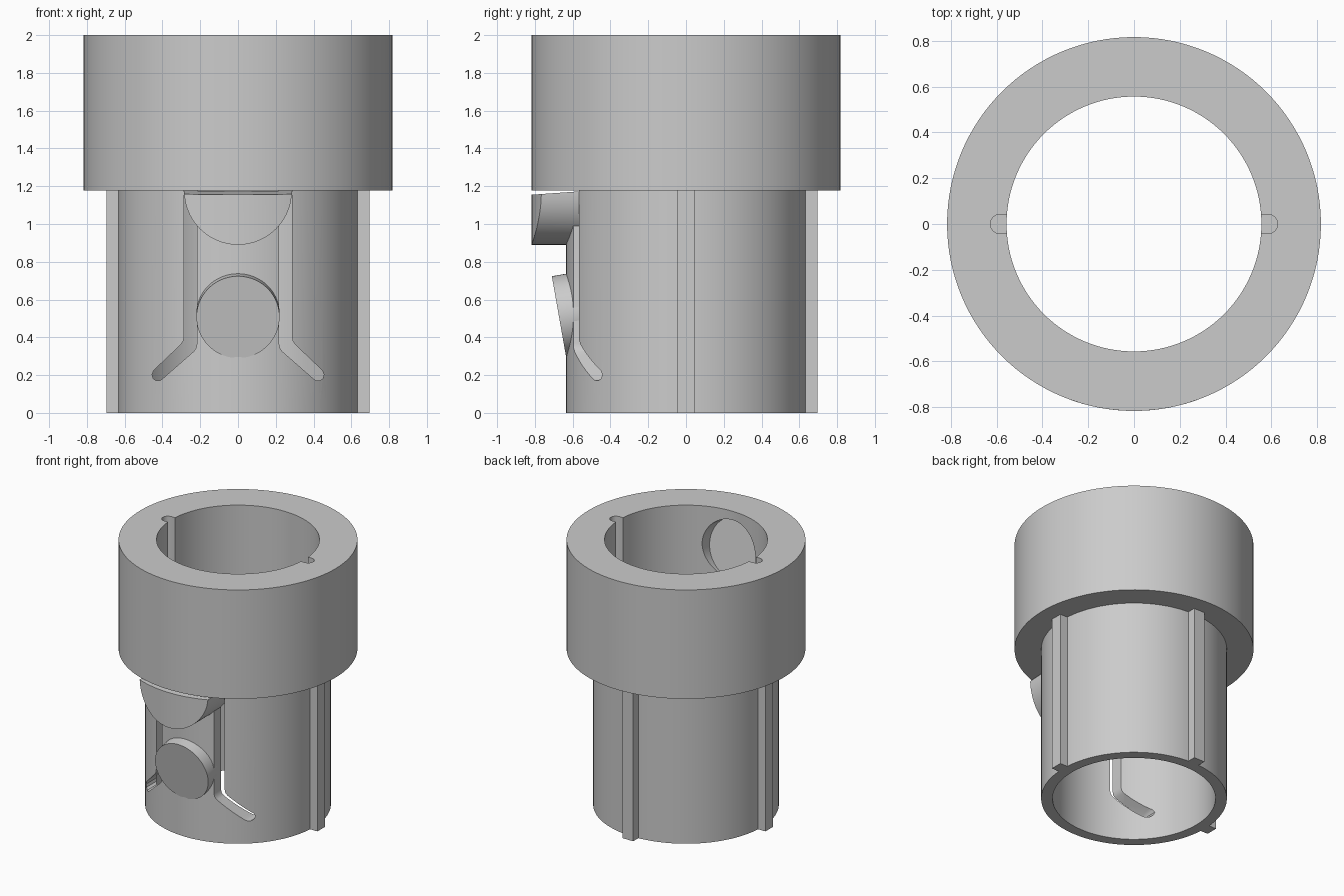
import bpy, bmesh, math
from mathutils import Matrix

if "Cube" in bpy.data.objects:
    bpy.data.objects.remove(bpy.data.objects["Cube"])

BORE, TUBE_R, COLLAR_R, STEP_Z, TOP_Z = 0.557, 0.635, 0.817, 1.178, 2.0
SEG = 128
TILT = math.radians(10)

grey = bpy.data.materials.new("plain_grey")
grey.diffuse_color = (0.6, 0.6, 0.6, 1)
grey.use_nodes = True
grey.node_tree.nodes["Principled BSDF"].inputs["Base Color"].default_value = grey.diffuse_color


def finish(name, bm):
    bmesh.ops.recalc_face_normals(bm, faces=bm.faces)
    if bm.calc_volume(signed=True) < 0:
        bmesh.ops.reverse_faces(bm, faces=bm.faces)
    mesh = bpy.data.meshes.new(name)
    bm.to_mesh(mesh)
    bm.free()
    mesh.materials.append(grey)
    ob = bpy.data.objects.new(name, mesh)
    bpy.context.collection.objects.link(ob)
    return ob


def prism(name, near, far):
    """Solid between two matching outlines."""
    bm = bmesh.new()
    a = [bm.verts.new(p) for p in near]
    b = [bm.verts.new(p) for p in far]
    bm.faces.new(a)
    bm.faces.new(b[::-1])
    for i in range(len(a)):
        j = (i + 1) % len(a)
        bm.faces.new((a[i], b[i], b[j], a[j]))
    return finish(name, bm)


def ring_loft(name, rows, closed):
    """Tube-like solid from rows of four points, joined row to row."""
    bm = bmesh.new()
    vs = [[bm.verts.new(p) for p in row] for row in rows]
    for i in range(len(vs) if closed else len(vs) - 1):
        a, b = vs[i], vs[(i + 1) % len(vs)]
        for k in range(4):
            m = (k + 1) % 4
            bm.faces.new((a[k], b[k], b[m], a[m]))
    if not closed:
        bm.faces.new(vs[0])
        bm.faces.new(vs[-1][::-1])
    return finish(name, bm)


def ring(name, r_in, r_out, z0, z1):
    rows = []
    for i in range(SEG):
        c, s = math.cos(2 * math.pi * i / SEG), math.sin(2 * math.pi * i / SEG)
        rows.append([(r * c, r * s, z) for r, z in
                     ((r_in, z0), (r_out, z0), (r_out, z1), (r_in, z1))])
    return ring_loft(name, rows, True)


def slanted_disc(name, radius, cy, cz, back_y):
    """Disc facing the front and leaning out at the top; back_y(x) ends it."""
    front, back = [], []
    for i in range(64):
        t = 2 * math.pi * (i + 0.5) / 64
        x, v = radius * math.cos(t), radius * math.sin(t)
        y, z = cy - v * math.sin(TILT), cz + v * math.cos(TILT)
        yb = back_y(x)
        front.append((x, y, z))
        back.append((x, yb, z + (yb - y) * math.tan(TILT)))
    return prism(name, front, back)


def volume(mesh):
    bm = bmesh.new()
    bm.from_mesh(mesh)
    v = abs(bm.calc_volume())
    bm.free()
    return v


def cut(ob, cutter):
    """Subtract the cutter, changing solver if one leaves the body uncut."""
    before, start = ob.data.copy(), volume(ob.data)
    bpy.context.view_layer.objects.active = ob
    for solver in ('EXACT', 'MANIFOLD', 'FLOAT'):
        mod = ob.modifiers.new("cut", 'BOOLEAN')
        mod.operation, mod.solver, mod.object = 'DIFFERENCE', solver, cutter
        bpy.context.view_layer.update()
        bpy.ops.object.modifier_apply(modifier=mod.name)
        if 1e-4 < start - volume(ob.data) < 0.15 * start:
            break
        ob.data = before.copy()
    bpy.data.objects.remove(cutter)


# Main bodies
collar = ring("collar", BORE, COLLAR_R, STEP_Z, TOP_Z)
tube = ring("tube", BORE, TUBE_R, 0, STEP_Z)

# Round slanted recess in the collar bore
cut(collar, slanted_disc("recess_cutter", 0.223, -0.602, 1.70, lambda x: -0.35))

# Keyways in the collar bore, with rounded ends
for s in (-1, 1):
    pts = [(s * 0.5, -0.042), (s * 0.5, 0.042)]
    for i in range(13):
        t = math.pi / 2 - math.pi * i / 12
        pts.append((s * (0.586 + 0.042 * math.cos(t)), 0.042 * math.sin(t)))
    cut(collar, prism("keyway_cutter", [(x, y, 1.1) for x, y in pts],
                      [(x, y, 2.1) for x, y in pts]))

# Slot around the spring tab, splayed at the lower ends
half = [(.217, 1.168), (.217, .37), (.222, .343), (.235, .325), (.398, .182),
        (.412, .172), (.432, .17), (.449, .182), (.455, .203), (.446, .225),
        (.302, .362), (.289, .383), (.285, .41), (.285, 1.2)]
outline = half + [(-x, z) for x, z in reversed(half)]
cut(tube, prism("slot_cutter", [(x, -0.9, z) for x, z in outline],
                [(x, -0.3, z) for x, z in outline]))

# Half-round catch on the tab: front follows the collar, back follows the bore
rows = []
for i in range(41):
    a = math.pi * i / 40
    x, low = 0.285 * math.cos(a), 1.175 - 0.285 * math.sin(a)
    row = []
    for r in (COLLAR_R, BORE + 0.002):
        y = -math.sqrt(r * r - x * x)
        top = 1.155 + 0.07 * (y + COLLAR_R)
        pair = [(x, y, min(low, top - 0.002)), (x, y, top)]
        row += pair if r == COLLAR_R else pair[::-1]
    rows.append(row)
catch = ring_loft("catch", rows, False)

# Slanted round button, rooted inside the tab
button = slanted_disc("button", 0.22, -0.672, 0.507,
                      lambda x: -math.sqrt(0.6 ** 2 - x * x))

# Guide ribs on both sides and the back
ribs = []
for name, angle in (("right_rib", 0), ("back_rib", 90), ("left_rib", 180)):
    corners = [(0.625, -0.045), (0.695, -0.045), (0.695, 0.045), (0.625, 0.045)]
    rib = prism(name, [(x, y, 0) for x, y in corners],
                [(x, y, STEP_Z) for x, y in corners])
    rib.data.transform(Matrix.Rotation(math.radians(angle), 4, 'Z'))
    ribs.append(rib)

# Smooth the round surfaces, keep the edges sharp
bpy.ops.object.select_all(action='DESELECT')
for ob in [collar, tube, catch, button] + ribs:
    ob.select_set(True)
bpy.context.view_layer.objects.active = collar
bpy.ops.object.shade_smooth_by_angle(angle=math.radians(30))
